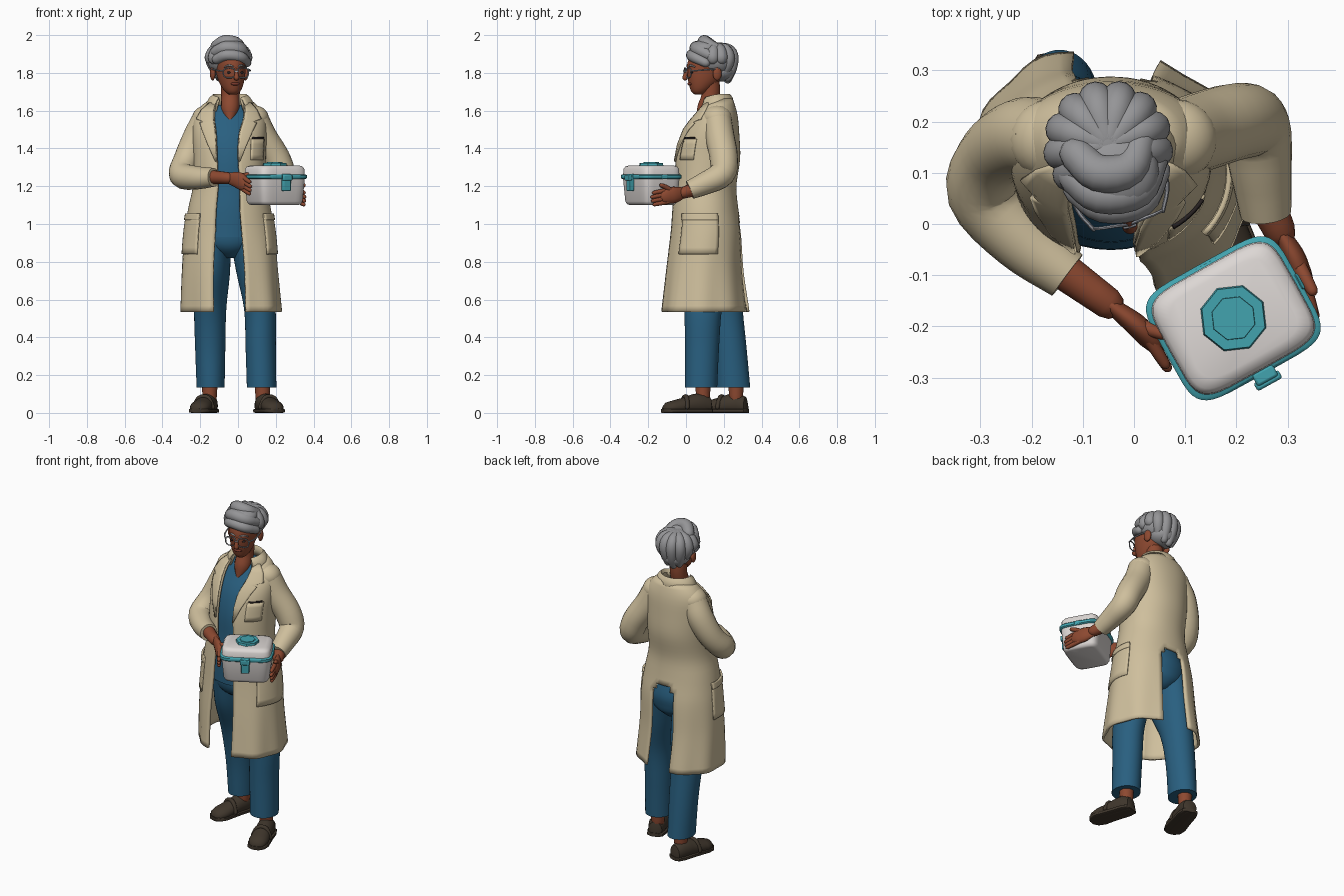
import bpy, bmesh
from math import pi, sin, cos, asin, radians, copysign
from mathutils import Vector, Matrix

cube = bpy.data.objects.get("Cube")
if cube:
    bpy.data.objects.remove(cube, do_unlink=True)


def material(name, *rgb):
    m = bpy.data.materials.new(name)
    m.use_nodes = True
    m.diffuse_color = (*rgb, 1)
    node = next(n for n in m.node_tree.nodes if n.type == 'BSDF_PRINCIPLED')
    node.inputs["Base Color"].default_value = (*rgb, 1)
    return m


BEIGE = material("coat beige", .62, .52, .335)
BLUE = material("scrub blue", .022, .115, .215)
SKIN = material("skin brown", .265, .066, .03)
GREY = material("hair grey", .30, .30, .31)
WHITE = material("box white", .72, .68, .66)
TEAL = material("trim teal", .055, .37, .43)
BROWN = material("shoe brown", .05, .037, .025)
FRAME = material("frame grey", .3, .31, .34)
DARK = material("dark detail", .02, .015, .015)
LIP = material("lip brown", .19, .04, .025)


def finish(name, bm, mat, M=None, thick=0, angle=45):
    if M:
        bm.transform(M)
    if not thick:
        bmesh.ops.recalc_face_normals(bm, faces=bm.faces)
    me = bpy.data.meshes.new(name)
    bm.to_mesh(me)
    bm.free()
    for p in me.polygons:
        p.use_smooth = True
    me.set_sharp_from_angle(angle=radians(angle))
    me.materials.append(mat)
    ob = bpy.data.objects.new(name, me)
    bpy.context.collection.objects.link(ob)
    if thick:
        mod = ob.modifiers.new("cloth", 'SOLIDIFY')
        mod.thickness, mod.offset = thick, 0
    return ob


def sample(rows, t):
    """Smooth interpolation of rows keyed on their first value."""
    n = len(rows)
    i = max([k for k in range(n - 1) if rows[k][0] <= t] or [0])
    p, q = rows[i], rows[i + 1]
    o, r = rows[max(i - 1, 0)], rows[min(i + 2, n - 1)]
    h = q[0] - p[0]
    u = min(max((t - p[0]) / h, 0), 1)
    out = []
    for c in range(1, len(p)):
        m0 = (q[c] - o[c]) / (q[0] - o[0]) * h
        m1 = (r[c] - p[c]) / (r[0] - p[0]) * h
        out.append((2*u**3 - 3*u*u + 1) * p[c] + (u**3 - 2*u*u + u) * m0
                   + (3*u*u - 2*u**3) * q[c] + (u**3 - u*u) * m1)
    return out


def power(v, e):
    return copysign(abs(v) ** e, v)


def loft(name, rings, mat, closed=True, M=None, thick=0, skip=None):
    bm = bmesh.new()
    vs = [[bm.verts.new(p) for p in r] for r in rings]
    n = len(vs[0])
    for i in range(len(vs) - 1):
        for j in range(n if closed else n - 1):
            if skip and skip(i, j):
                continue
            k = (j + 1) % n
            bm.faces.new((vs[i][j], vs[i][k], vs[i + 1][k], vs[i + 1][j]))
    if closed:
        bm.faces.new(vs[0])
        bm.faces.new(vs[-1])
    return finish(name, bm, mat, M, thick)


def body(name, rows, mat, steps=20, e=1, M=None):
    """Stack of horizontal rings from rows of z, centre x, centre y, half width, half depth."""
    if steps:
        z0, z1 = rows[0][0], rows[-1][0]
        zs = [z0 + (z1 - z0) * i / steps for i in range(steps + 1)]
        rows = [(z, *sample(rows, z)) for z in zs]
    angs = [2 * pi * k / 40 for k in range(40)]
    return loft(name, [[(x + a * power(sin(t), e), y - b * power(cos(t), e), z) for t in angs]
                       for z, x, y, a, b in rows], mat, M=M)


def tube(name, pts, mat, M=None, flat=1, sides=14, sub=4, dome=True):
    """Tapered tube through points of x, y, z, radius."""
    keyed = [(i, *p) for i, p in enumerate(pts)]
    n = (len(pts) - 1) * sub
    path = [sample(keyed, i / sub) for i in range(n + 1)]
    P = [Vector(p[:3]) for p in path]
    R = [p[3] for p in path]
    T = [(P[min(i + 1, n)] - P[max(i - 1, 0)]).normalized() for i in range(n + 1)]
    ends = [(.95, .3), (.6, .78)] if dome else []
    st = [(P[0] - T[0] * R[0] * d, T[0], R[0] * s) for d, s in ends]
    st += list(zip(P, T, R))
    st += [(P[n] + T[n] * R[n] * d, T[n], R[n] * s) for d, s in reversed(ends)]
    up = Vector((0, 0, 1)) if abs(T[0].z) < .9 else Vector((0, 1, 0))
    rings = []
    for p, t, r in st:
        side = t.cross(up).normalized()
        up = side.cross(t).normalized()
        rings.append([p + side * (cos(a) * r * flat) + up * (sin(a) * r)
                      for a in (2 * pi * k / sides for k in range(sides))])
    return loft(name, rings, mat, M=M)


def ball(name, loc, scale, mat, M=Matrix()):
    bm = bmesh.new()
    bmesh.ops.create_uvsphere(bm, u_segments=24, v_segments=14, radius=1)
    return finish(name, bm, mat, M @ Matrix.Translation(loc) @ Matrix.Diagonal((*scale, 1)))


# Coat: z, centre x, centre y, half width, half depth, right and left opening edges
COAT = [(.535, -.04, .105, .262, .228, -.13, .04), (.75, -.045, .10, .248, .203, -.13, .035),
        (.95, -.045, .105, .232, .185, -.12, .02), (1.08, -.045, .10, .212, .17, -.115, .01),
        (1.2, -.045, .10, .187, .16, -.105, .01), (1.35, -.045, .115, .185, .165, -.11, 0),
        (1.48, -.045, .13, .19, .145, -.115, .005), (1.57, -.045, .155, .18, .112, -.125, .03),
        (1.62, -.045, .17, .145, .085, -.12, .03), (1.66, -.04, .175, .095, .065, -.1, .025)]


def coat_point(phi, z, off=0):
    x, y, a, b = sample(COAT, z)[:4]
    low = min(max((1 - z) / .45, 0), 1)
    off += .005 * sin(9 * phi) * low
    dx = (a + off) * power(sin(phi), .95)
    return (x + dx, y - (b + off) * power(cos(phi), .95) - .1 * dx * low, z)


def coat_phi(x, z):
    cx, _, a = sample(COAT, z)[:3]
    s = max(-.98, min(.98, (x - cx) / a))
    return asin(power(s, 1 / .95))


def strip(rows, n, off=0):
    """Rows of z, start angle, end angle laid on the coat surface."""
    return [[coat_point(p + (q - p) * j / n, z, off) for j in range(n + 1)] for z, p, q in rows]


levels = [.535 + 1.125 * i / 36 for i in range(37)]
spans = [(z, coat_phi(sample(COAT, z)[5], z), 2 * pi + coat_phi(sample(COAT, z)[4], z)) for z in levels]
loft("coat", strip(spans, 56), BEIGE, False, thick=.014,
     skip=lambda i, j: 25 <= j <= 30 and (levels[i] < 1.0 or levels[i] < 1.03 and 26 <= j <= 29))

# Lapels, hip pockets, breast pocket and its pen
LAPEL = [(1.33, .005), (1.42, .04), (1.5, .065), (1.535, .07), (1.54, .05),
         (1.555, .085), (1.6, .06), (1.64, .03)]
for side, s, edge, p0, p1 in (("right", -1, 4, 42, 100), ("left", 1, 5, 51, 110)):
    rows = []
    for z, w in LAPEL:
        x = sample(COAT, z)[edge]
        rows.append((z, coat_phi(x, z), coat_phi(x + s * w, z)))
    loft(side + "_lapel", strip(rows, 6, .012), BEIGE, False, thick=.01)
    for part, z0, z1, off in (("pocket", .84, 1.05, .009), ("pocket_hem", 1.02, 1.055, .014)):
        rows = [(z0 + (z1 - z0) * i / 6, s * radians(p0), s * radians(p1)) for i in range(7)]
        loft(side + "_hip_" + part, strip(rows, 12, off), BEIGE, False, thick=.01)
for name, z0, z1, p, q, off, mat in (("breast_pocket", 1.34, 1.45, 34, 66, .008, BEIGE),
                                     ("pocket_pen", 1.45, 1.459, 36, 62, .011, DARK)):
    rows = [(z0 + (z1 - z0) * i / 4, radians(p), radians(q)) for i in range(5)]
    loft(name, strip(rows, 6, off), mat, False, thick=.007)

# Folded collar, open at the front
COLLAR = [(1.61, .11, .085), (1.668, .084, .068), (1.682, .09, .075), (1.67, .102, .083), (1.615, .138, .1)]
loft("collar", [[(-.043 + a * sin(t), .158 - b * cos(t), z - .02 * max(cos(t), 0))
                 for t in (radians(42 + 276 * k / 30) for k in range(31))]
                for z, a, b in COLLAR], BEIGE, False, thick=.01)

# Scrub top and trousers
body("scrub_top", [(.93, -.045, .115, .19, .165), (1.08, -.045, .10, .18, .15),
                   (1.2, -.045, .10, .16, .14), (1.35, -.045, .115, .16, .145),
                   (1.48, -.045, .13, .165, .122), (1.57, -.045, .155, .145, .09),
                   (1.63, -.043, .16, .075, .06)], BLUE)
body("trouser_hips", [(.82, -.04, .13, .05, .09), (.86, -.045, .125, .13, .14), (.9, -.045, .12, .175, .158),
                      (.96, -.045, .12, .185, .166), (1.05, -.045, .11, .17, .155)], BLUE, 12)
body("left_trouser_leg", [(.135, .125, .08, .078, .085), (.35, .12, .085, .08, .09),
                          (.55, .115, .09, .083, .1), (.75, .075, .1, .085, .128),
                          (.92, .045, .11, .085, .145)], BLUE)
body("right_trouser_leg", [(.135, -.145, .25, .074, .09), (.35, -.147, .232, .08, .088),
                           (.55, -.147, .20, .085, .1), (.75, -.132, .15, .09, .138),
                           (.92, -.125, .12, .085, .145)], BLUE)

# Shoes and ankles: length position, half width, height
SHOE = [(.13, .02, .05), (.12, .04, .085), (.08, .05, .105), (.03, .05, .1), (-.03, .052, .08),
        (-.08, .056, .067), (-.12, .045, .055), (-.138, .02, .035)]
turn = [2 * pi * k / 24 for k in range(24)]
for side, x, y, yaw, ax, ay in (("left", .162, .01, 18, .13, .09), ("right", -.178, .2, -16, -.15, .265)):
    M = Matrix.Translation((x, y, 0)) @ Matrix.Rotation(radians(yaw), 4, 'Z')
    loft(side + "_shoe", [[(w * cos(t), l, max(0, h * (.45 + .55 * sin(t)))) for t in turn]
                          for l, w, h in SHOE], BROWN, M=M)
    loft(side + "_sole", [[((w + .006) * power(cos(t), .5), l * 1.02, .011 + .011 * power(sin(t), .3))
                           for t in turn] for l, w, h in SHOE], BROWN, M=M)
    tube(side + "_shoe_strap", [(-.052, -.02, .03, .012), (-.03, -.015, .075, .012), (0, -.012, .087, .012),
                                (.03, -.015, .075, .012), (.052, -.02, .03, .012)], BROWN, M)
    tube(side + "_ankle", [(ax, ay, .06, .036), (ax, ay, .2, .045)], SKIN)

# Sleeves, forearms and hands
tube("right_sleeve", [(-.165, .165, 1.56, .075), (-.215, .17, 1.46, .077), (-.272, .135, 1.34, .07),
                      (-.295, .06, 1.26, .07), (-.22, -.03, 1.245, .062), (-.13, -.1, 1.247, .05)],
     BEIGE, sides=20, dome=False)
tube("left_sleeve", [(.085, .165, 1.56, .075), (.13, .18, 1.46, .077), (.2, .2, 1.35, .075),
                     (.235, .19, 1.265, .07), (.248, .1, 1.215, .06), (.257, .02, 1.18, .05)],
     BEIGE, sides=20, dome=False)
ball("right_shoulder", (-.165, .165, 1.56), (.078, .078, .068), BEIGE)
ball("left_shoulder", (.085, .165, 1.56), (.078, .078, .068), BEIGE)


def hand(side, cuff, wrist, palm, knuckle, tip, thumb):
    tube(side + "_forearm", [(*cuff, .038), (*wrist, .031)], SKIN)
    tube(side + "_palm", [(*wrist, .03), (*palm, .044), (*knuckle, .042)], SKIN, flat=.5)
    k, t = Vector(knuckle), Vector(tip)
    for i in range(4):
        lift = Vector((0, 0, (1.5 - i) * .021))
        reach = (t - k) * (1 - .1 * abs(i - 1.3))
        tube(f"{side}_finger_{i + 1}", [(*(k + lift + reach * f), r) for f, r in
                                        ((-.1, .0125), (.5, .012), (.9, .01))], SKIN, sides=10)
    mid = (Vector(palm) + Vector(thumb)) / 2 + Vector((0, 0, .008))
    tube(side + "_thumb", [(*palm, .015), (*mid, .014), (*thumb, .011)], SKIN, sides=10)


hand("right", (-.16, -.075, 1.25), (-.05, -.155, 1.243), (.002, -.195, 1.232), (.028, -.222, 1.215),
     (.07, -.288, 1.185), (.055, -.215, 1.262))
hand("left", (.255, .05, 1.185), (.285, -.015, 1.165), (.31, -.06, 1.155), (.327, -.1, 1.148),
     (.356, -.19, 1.13), (.348, -.13, 1.205))

# Neck and head
tube("neck", [(-.043, .056, 1.535, .004), (-.042, .1, 1.6, .046), (-.04, .13, 1.68, .049),
              (-.04, .125, 1.78, .052)], SKIN)
H = Matrix.Translation((-.04, .115, 1.81)) @ Matrix.Rotation(radians(15), 4, 'Z')
body("head", [(-.125, 0, -.05, .02, .02), (-.113, 0, -.046, .036, .04), (-.09, 0, -.036, .052, .06),
              (-.05, 0, -.018, .067, .088), (0, 0, -.005, .076, .107), (.05, 0, 0, .078, .107),
              (.1, 0, .01, .07, .09), (.14, 0, .01, .04, .05)], SKIN, 28, M=H)
tube("nose", [(0, -.107, .01, .008), (0, -.122, -.018, .011), (0, -.124, -.036, .015)], SKIN, H)
ball("lips", (0, -.098, -.068), (.024, .012, .009), LIP, H)
for s, side in ((-1, "right"), (1, "left")):
    ball(side + "_ear", (s * .09, .028, -.014), (.014, .024, .036), SKIN, H)
    ball(side + "_eye", (s * .033, -.097, -.008), (.012, .008, .007), DARK, H)
    tube(side + "_eyebrow", [(s * .014, -.108, .024, .004), (s * .034, -.103, .03, .005),
                             (s * .056, -.086, .022, .003)], GREY, H, sides=8)
    tube(side + "_lens_frame", [(s * .037 + .032 * power(cos(a), .7), -.12 + .01 * abs(cos(a) + s) / 2,
                                 -.01 + .026 * power(sin(a), .7), .0035)
                                for a in (2 * pi * k / 20 for k in range(21))],
         FRAME, H, sides=6, sub=1, dome=False)
    tube(side + "_temple", [(s * .07, -.112, 0, .004), (s * .092, -.06, .004, .0045),
                            (s * .095, .035, .012, .0045)], FRAME, H, sides=6)
tube("glasses_bridge", [(-.01, -.124, -.004, .0035), (.01, -.124, -.004, .0035)], FRAME, H, sides=6)

# Hair: volume, locks combed down the back, and rolls swept over the forehead
ball("hair_volume", (0, .045, .06), (.112, .11, .092), GREY, H)
ball("hair_nape", (0, .07, 0), (.085, .078, .056), GREY, H)
ball("hair_crown", (0, -.015, .12), (.085, .08, .045), GREY, H)
for k in range(-4, 5):
    a = radians(28 * k)
    end = -.045 + .09 * min(abs(k) / 3, 1) ** 2
    tube(f"hair_lock_{k + 5}", [(d * sin(a), .04 + d * cos(a), z, r) for d, z, r in
                                ((.01, .128, .025), (.07, .112, .032), (.093, .075, .034),
                                 (.088, (.075 + end) / 2, .031), (.07, end, .022))], GREY, H)
for k, (y, z, w, r) in enumerate(((-.083, .074, .082, .03), (-.058, .112, .08, .036), (-.015, .143, .065, .037))):
    tube(f"hair_roll_{k + 1}", [(-w, y + .055, z - .012, r * .9), (-w / 2, y + .008, z + .01, r),
                                (w * .4, y, z, r), (w, y + .05, z - .03, r * .8)], GREY, H)

# Carried box with rim, lid, knob and latch
B = Matrix.Translation((.194, -.184, 0)) @ Matrix.Rotation(radians(29), 4, 'Z')


def box_part(name, rows, mat):
    body(name, [(z, 0, 0, a, b) for z, a, b in rows], mat, 0, .36, B)


box_part("box_body", [(1.1, .11, .085), (1.105, .122, .098), (1.12, .13, .105), (1.24, .14, .115)], WHITE)
box_part("box_rim", [(1.238, .144, .119), (1.243, .149, .124), (1.258, .149, .124), (1.263, .144, .119)], TEAL)
box_part("box_lid", [(1.255, .14, .115), (1.292, .138, .113), (1.304, .13, .105), (1.311, .11, .088)], WHITE)
for name, r, z, h in (("lid_knob", .068, 1.314, .02), ("lid_knob_top", .046, 1.321, .014)):
    bm = bmesh.new()
    bmesh.ops.create_cone(bm, cap_ends=True, segments=8, radius1=r, radius2=r * .94, depth=h)
    finish(name, bm, TEAL, B @ Matrix.Translation((0, 0, z)), angle=20)
for name, loc, size in (("latch", (0, -.127, 1.22), (.046, .026, .09)),
                        ("latch_tab", (0, -.139, 1.245), (.055, .018, .03)),
                        ("side_clip", (.147, 0, 1.25), (.01, .035, .026))):
    bm = bmesh.new()
    bmesh.ops.create_cube(bm, size=1)
    ob = finish(name, bm, TEAL, B @ Matrix.Translation(loc) @ Matrix.Diagonal((*size, 1)))
    mod = ob.modifiers.new("soft edges", 'BEVEL')
    mod.width, mod.segments = .005, 2
